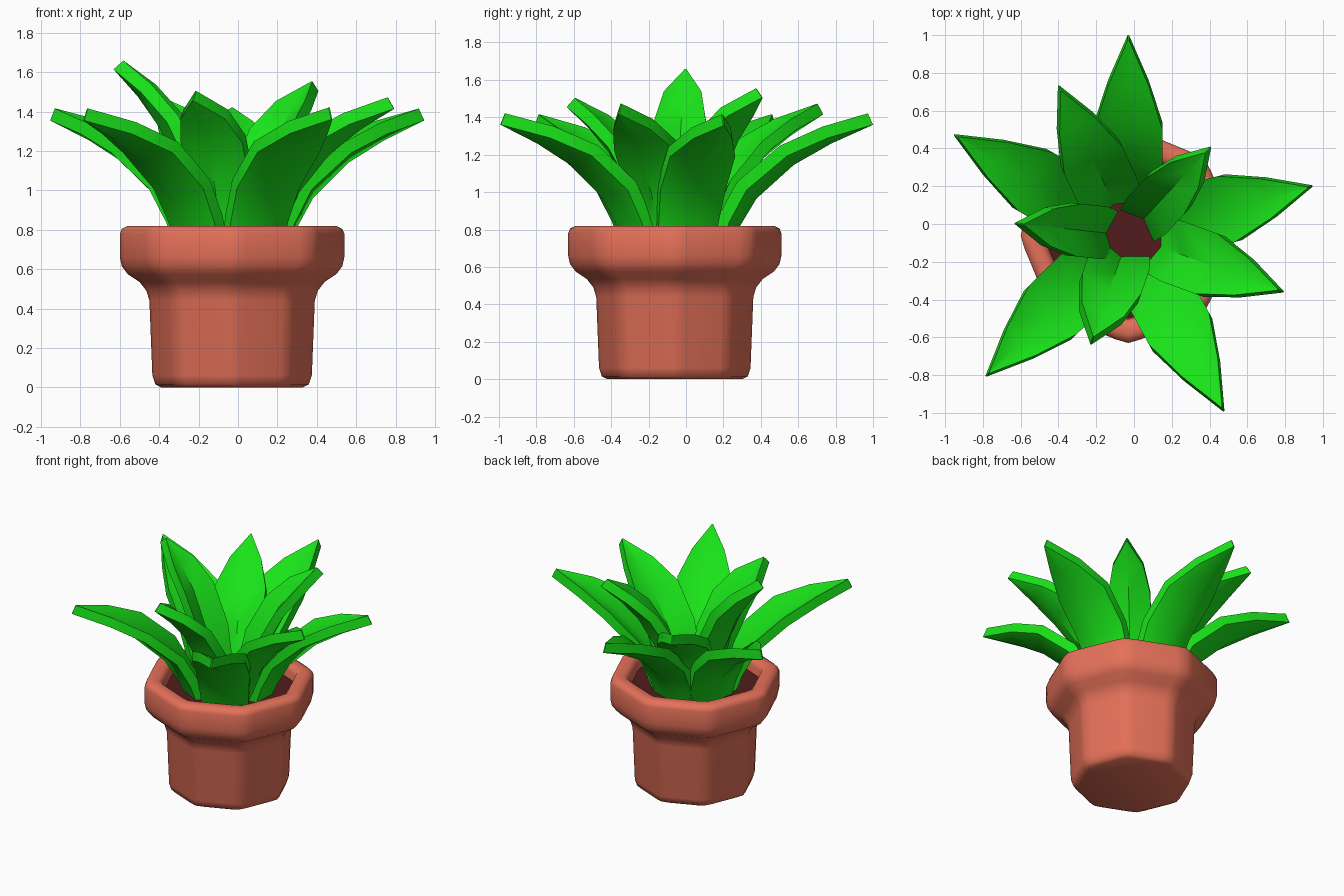
import bpy, bmesh
from math import radians, cos, sin, hypot
from mathutils import Vector

if "Cube" in bpy.data.objects:
    bpy.data.objects.remove(bpy.data.objects["Cube"])

CX, CY = -0.03, -0.06   # axis of the pot


def material(name, rgb):
    m = bpy.data.materials.new(name)
    m.diffuse_color = (*rgb, 1)
    m.use_nodes = True
    m.node_tree.nodes["Principled BSDF"].inputs["Base Color"].default_value = m.diffuse_color
    return m


def make_object(name, bm, mat, angle):
    bmesh.ops.recalc_face_normals(bm, faces=bm.faces)
    me = bpy.data.meshes.new(name)
    bm.to_mesh(me)
    bm.free()
    me.materials.append(mat)
    ob = bpy.data.objects.new(name, me)
    bpy.context.collection.objects.link(ob)
    ob.location = (CX, CY, 0)
    bpy.ops.object.select_all(action='DESELECT')
    ob.select_set(True)
    bpy.context.view_layer.objects.active = ob
    bpy.ops.object.shade_smooth_by_angle(angle=radians(angle))
    return ob


def loft(bm, rings):
    """Bridge closed rings of points and cap both ends."""
    vs = [[bm.verts.new(p) for p in ring] for ring in rings]
    n = len(vs[0])
    for a, b in zip(vs, vs[1:]):
        for i in range(n):
            j = (i + 1) % n
            bm.faces.new((a[i], a[j], b[j], b[i]))
    bm.faces.new(vs[0][::-1])
    bm.faces.new(vs[-1])


def octagon(r, z):
    """Octagon with slightly rounded corners."""
    pts = []
    for k in range(8):
        for off, s in ((-7, 0.973), (0, 1), (7, 0.973)):
            a = radians(k * 45 + off)
            pts.append((r * s * cos(a), r * s * sin(a), z))
    return pts


terracotta = material("terracotta", (0.78, 0.165, 0.10))
earth = material("earth", (0.085, 0.012, 0.012))
green = material("leaf_green", (0.01, 0.77, 0.01))

# Pot: one profile from the base, over the rim and down to the inner floor
profile = [(0.36, 0), (0.39, 0.015), (0.405, 0.06), (0.42, 0.44), (0.435, 0.49),
           (0.47, 0.535), (0.53, 0.575), (0.56, 0.615), (0.57, 0.66), (0.57, 0.78),
           (0.56, 0.805), (0.53, 0.82), (0.48, 0.82), (0.455, 0.805), (0.445, 0.78),
           (0.435, 0.66)]
bm = bmesh.new()
loft(bm, [octagon(r, z) for r, z in profile])
make_object("pot", bm, terracotta, 50)

# Soil disc
bm = bmesh.new()
loft(bm, [octagon(0.44, 0.66), octagon(0.44, 0.73)])
make_object("soil", bm, earth, 30)

# Leaf stations: fraction of reach, fraction of rise, relative half width, edge lift
STATIONS = [(0, 0, 0.86, 0.05), (0.07, 0.18, 0.92, 0.06), (0.19, 0.41, 1.0, 0.07),
            (0.45, 0.68, 1.0, 0.06), (0.71, 0.85, None, 0.035), (1, 1, 0.02, 0)]
BASE_Z, THICK = 0.69, 0.067


def leaf(name, angle, r0, reach, tip_z, half, shoulder):
    a = radians(angle)
    out, side = Vector((cos(a), sin(a), 0)), Vector((-sin(a), cos(a), 0))
    keel = [(r0 + (reach - r0) * s[0], BASE_Z + (tip_z - BASE_Z) * s[1])
            for s in STATIONS]
    rings = []
    for i, (r, z) in enumerate(keel):
        p, q = keel[max(i - 1, 0)], keel[min(i + 1, len(keel) - 1)]
        dr, dz = q[0] - p[0], q[1] - p[1]
        length = hypot(dr, dz)
        up = out * (-dz / length) + Vector((0, 0, dr / length))
        mid = out * r + Vector((0, 0, z))
        w, lift = (STATIONS[i][2] or shoulder) * half, STATIONS[i][3]
        left, right = mid - side * w + up * lift, mid + side * w + up * lift
        t = up * THICK
        rings.append([left, mid, right, right + t, mid + t, left + t])
    bm = bmesh.new()
    loft(bm, rings)
    make_object(name, bm, green, 40)


# Leaves: angle, reach, tip height, (half width)
outer = [(90, 1.06, 1.36), (150, 1.065, 1.355), (224.7, 1.06, 1.355),
         (298.5, 1.06, 1.36), (15, 1.01, 1.355)]
for i, (ang, reach, tz) in enumerate(outer):
    leaf(f"outer_leaf_{i + 1}", ang, 0.29, reach, tz, 0.18, 0.6)

middle = [(115, 0.875, 1.415), (-20, 0.875, 1.415)]
for i, (ang, reach, tz) in enumerate(middle):
    leaf(f"middle_leaf_{i + 1}", ang, 0.24, reach, tz, 0.17, 0.62)

inner = [(174, 0.605, 1.615, 0.14), (47, 0.64, 1.505, 0.14), (251, 0.61, 1.455, 0.165)]
for i, (ang, reach, tz, half) in enumerate(inner):
    leaf(f"inner_leaf_{i + 1}", ang, 0.18, reach, tz, half, 0.72)
